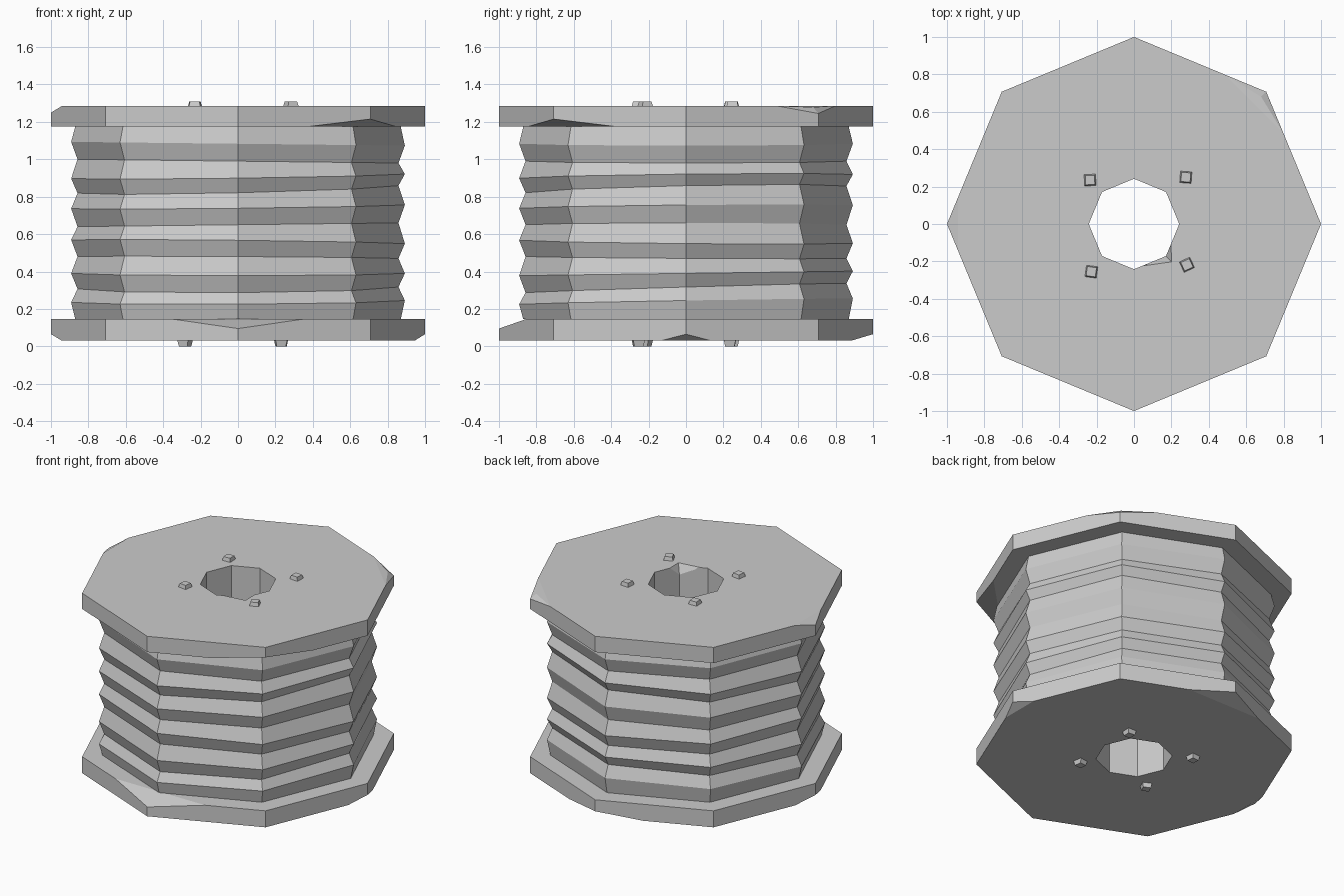
import bpy, bmesh
from math import cos, sin, pi, radians
from mathutils import Vector

if "Cube" in bpy.data.objects:
    bpy.data.objects.remove(bpy.data.objects["Cube"])


def finish(bm, name):
    bmesh.ops.recalc_face_normals(bm, faces=bm.faces)
    me = bpy.data.meshes.new(name)
    bm.to_mesh(me)
    bm.free()
    ob = bpy.data.objects.new(name, me)
    bpy.context.collection.objects.link(ob)
    return ob


def hull(name, points):
    bm = bmesh.new()
    for p in points:
        bm.verts.new(p)
    res = bmesh.ops.convex_hull(bm, input=bm.verts)
    junk = {v for v in res["geom_interior"] + res["geom_unused"]
            if isinstance(v, bmesh.types.BMVert)}
    bmesh.ops.delete(bm, geom=list(junk), context='VERTS')
    bmesh.ops.dissolve_limit(bm, angle_limit=radians(0.5), verts=bm.verts, edges=bm.edges)
    return finish(bm, name)


def octagon(r, z):
    return [Vector((r * cos(i * pi / 4), r * sin(i * pi / 4), z)) for i in range(8)]


def cut(ob, cutter):
    m = ob.modifiers.new("cut", 'BOOLEAN')
    m.operation, m.solver, m.object = 'DIFFERENCE', 'EXACT', cutter


def flange(name, z0, z1, chips, extra=()):
    """Octagonal plate; chips = (corner, top side?, depth, reach along edges)."""
    rings = {False: octagon(1, z0), True: octagon(1, z1)}
    chipped = {(c, t): (d, f) for c, t, d, f in chips}
    pts = list(extra)
    for top, ring in rings.items():
        for i, p in enumerate(ring):
            if (i, top) not in chipped:
                pts.append(p)
                continue
            depth, reach = chipped[i, top]
            pts.append(p + Vector((0, 0, -depth if top else depth)))
            pts += [p.lerp(ring[(i + s) % 8], reach) for s in (-1, 1)]
    return hull(name, pts)


# Through hole and the small nick at its upper rim
hole = hull("hole_cutter", octagon(0.242, -0.2) + octagon(0.242, 1.5))
nick = hull("nick_cutter", [(0.207, -0.21, 1.3), (0.205, -0.09, 1.3), (0.03, -0.235, 1.3),
                            (0.1, -0.1, 1.3), (0.165, -0.165, 1.21)])
for c in (hole, nick):
    c.hide_render = True
    c.hide_viewport = True
    c.display_type = 'WIRE'

# Flanges with chipped corners
bottom = flange("bottom_flange", 0.03, 0.145,
                [(6, True, 0.05, 0.49), (4, False, 0.035, 0.2),
                 (0, False, 0.035, 0.19), (2, False, 0.035, 0.4)])
top = flange("top_flange", 1.175, 1.285,
             [(1, True, 0.04, 0.31), (4, True, 0.035, 0.2), (7, False, 0.04, 0.47)],
             [(0.68, 0.68, 1.278)])
cut(top, nick)

# Ribbed winding: each ridge or valley is (height, tilt in x, tilt in y)
rings = [(0.145, 0, 0), (0.24, .005, .015), (0.312, .005, .025), (0.39, 0, .012),
         (0.475, -.005, -.005), (0.559, -.01, -.008), (0.65, .01, 0), (0.746, .01, .008),
         (0.839, .02, .018), (0.909, .012, .01), (0.99, -.01, 0), (1.083, -.01, 0),
         (1.175, 0, 0)]
bm = bmesh.new()
loops = []
for k, (z, a, b) in enumerate(rings):
    r = 0.87 if k in (0, 12) else (0.892 if k % 2 else 0.858)
    loops.append([bm.verts.new((p.x, p.y, z + a * p.x / r + b * p.y / r))
                  for p in octagon(r, z)])
for lo, hi in zip(loops, loops[1:]):
    for i in range(8):
        j = (i + 1) % 8
        bm.faces.new((lo[i], lo[j], hi[j], hi[i]))
bm.faces.new(loops[0])
bm.faces.new(loops[-1])
core = finish(bm, "wound_core")

for ob in (bottom, top, core):
    cut(ob, hole)

# Square bolt heads; the lower set is the upper one turned over
bolts = [(-0.235, 0.235, 2), (0.277, 0.25, -4), (-0.228, -0.255, -8), (0.283, -0.218, 25)]
for side, name, base, tip in ((1, "top_bolt", 1.28, 1.31), (-1, "bottom_bolt", 0.035, 0.0)):
    for n, (x, y, deg) in enumerate(bolts):
        pts = []
        for r, z in ((0.045, base), (0.035, tip)):
            for q in range(4):
                t = radians(deg + 45 + 90 * q)
                pts.append((side * (x + r * cos(t)), y + r * sin(t), z))
        hull(f"{name}_{n + 1}", pts)
